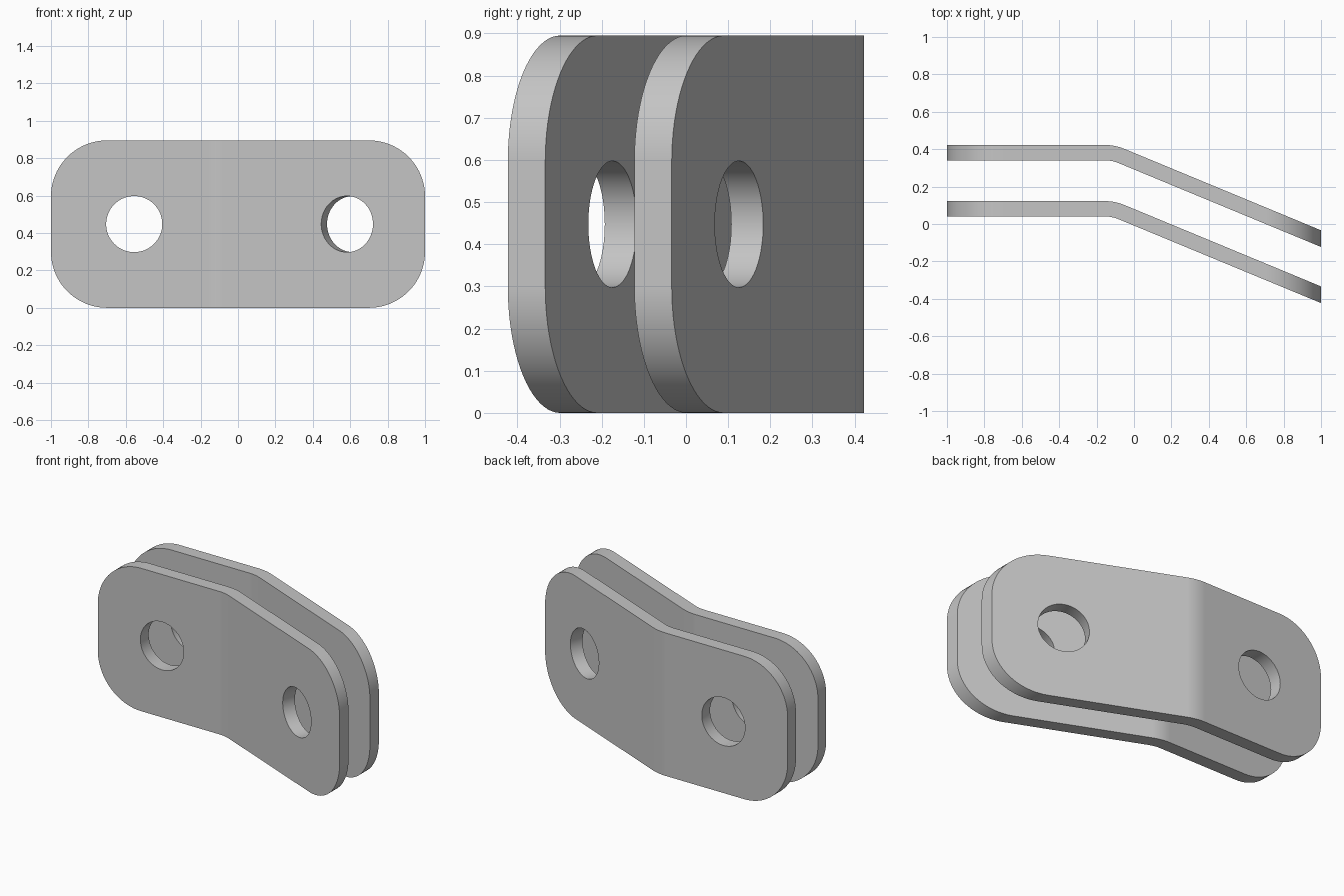
import bpy
import bmesh
from math import sin, cos, tan, pi, radians
from mathutils import Matrix, Vector

if "Cube" in bpy.data.objects:
    bpy.data.objects.remove(bpy.data.objects["Cube"], do_unlink=True)

HEIGHT = 0.895
THICK = 0.082
BEND = radians(22.5)
BEND_RADIUS = 0.2
BEND_X = -0.158      # where the bend starts
GAP = 0.3            # spacing between the plates
CORNER = 0.3
HOLE = 0.15
MID = HEIGHT / 2

grey = bpy.data.materials.new("plain grey")
grey.use_nodes = True
grey.diffuse_color = (0.56, 0.56, 0.56, 1)
grey.node_tree.nodes["Principled BSDF"].inputs["Base Color"].default_value = (0.56, 0.56, 0.56, 1)


def arc(cx, cy, radius, start, end, steps):
    """Points along an arc, angles in radians."""
    angles = [start + (end - start) * i / steps for i in range(steps + 1)]
    return [(cx + radius * cos(a), cy + radius * sin(a)) for a in angles]


def prism(name, points, depth, matrix):
    """Extrude a flat outline symmetrically along its local z."""
    bm = bmesh.new()
    face = bm.faces.new([bm.verts.new((x, y, -depth / 2)) for x, y in points])
    side = bmesh.ops.extrude_face_region(bm, geom=[face])["geom"]
    moved = [v for v in side if isinstance(v, bmesh.types.BMVert)]
    bmesh.ops.translate(bm, verts=moved, vec=(0, 0, depth))
    bmesh.ops.transform(bm, matrix=matrix, verts=bm.verts)
    bmesh.ops.recalc_face_normals(bm, faces=bm.faces)
    mesh = bpy.data.meshes.new(name)
    bm.to_mesh(mesh)
    bm.free()
    obj = bpy.data.objects.new(name, mesh)
    bpy.context.collection.objects.link(obj)
    return obj


def bent_strip(low_y):
    """Top outline of the bent sheet, longer than needed at both ends."""
    sides = []
    for radius in (BEND_RADIUS, BEND_RADIUS + THICK):
        side = arc(BEND_X, low_y - BEND_RADIUS, radius, pi / 2, pi / 2 - BEND, 12)
        end = Vector(side[-1]) + Vector((cos(BEND), -sin(BEND))) * 1.4
        sides.append([(-1.2, side[0][1])] + side + [tuple(end)])
    return sides[0] + sides[1][::-1]


def rounded_rectangle():
    x, z = 1 - CORNER, MID - CORNER
    points = []
    for i, (sx, sz) in enumerate([(1, 1), (-1, 1), (-1, -1), (1, -1)]):
        points += arc(sx * x, sz * z, CORNER, i * pi / 2, (i + 1) * pi / 2, 20)
    return points


def make_plate(name, low_y):
    plate = prism(name, bent_strip(low_y), 1.4, Matrix.Translation((0, 0, MID)))
    to_front = Matrix.Rotation(pi / 2, 4, 'X')
    circle = arc(0, 0, HOLE, 0, 2 * pi, 64)[:-1]

    # Rounded outline, straight hole, and hole square to the sloping half
    outline = prism("outline_cutter", rounded_rectangle(), 3,
                    Matrix.Translation((0, 0, MID)) @ to_front)
    flat_hole = prism("flat_hole_cutter", circle, 0.3,
                      Matrix.Translation((-0.555, low_y, MID)) @ to_front)
    slope_y = low_y - 0.2525
    slope_hole = prism("slope_hole_cutter", circle, 0.3,
                       Matrix.Translation((0.599, slope_y, MID))
                       @ Matrix.Rotation(-BEND, 4, 'Z') @ to_front)
    cutters = [(outline, 'INTERSECT'), (flat_hole, 'DIFFERENCE'), (slope_hole, 'DIFFERENCE')]
    for cutter, operation in cutters:
        cutter.hide_render = True
        mod = plate.modifiers.new(cutter.name, 'BOOLEAN')
        mod.object = cutter
        mod.operation = operation
        mod.solver = 'EXACT'

    # Keep the cut mesh and drop the cutters
    graph = bpy.context.evaluated_depsgraph_get()
    cut = bpy.data.meshes.new_from_object(plate.evaluated_get(graph))
    plate.modifiers.clear()
    plate.data = cut
    cut.name = name
    for cutter, _ in cutters:
        bpy.data.objects.remove(cutter, do_unlink=True)
    cut.materials.clear()
    cut.materials.append(grey)

    # Smooth bend and corners, crisp rims, flat large faces
    bpy.ops.object.select_all(action='DESELECT')
    plate.select_set(True)
    bpy.context.view_layer.objects.active = plate
    bpy.ops.object.shade_smooth_by_angle(angle=radians(30))
    normals = plate.modifiers.new("flat_faces", 'WEIGHTED_NORMAL')
    normals.keep_sharp = True
    return plate


front_plate = make_plate("front_plate", 0.0405)
back_plate = make_plate("back_plate", 0.0405 + GAP)
